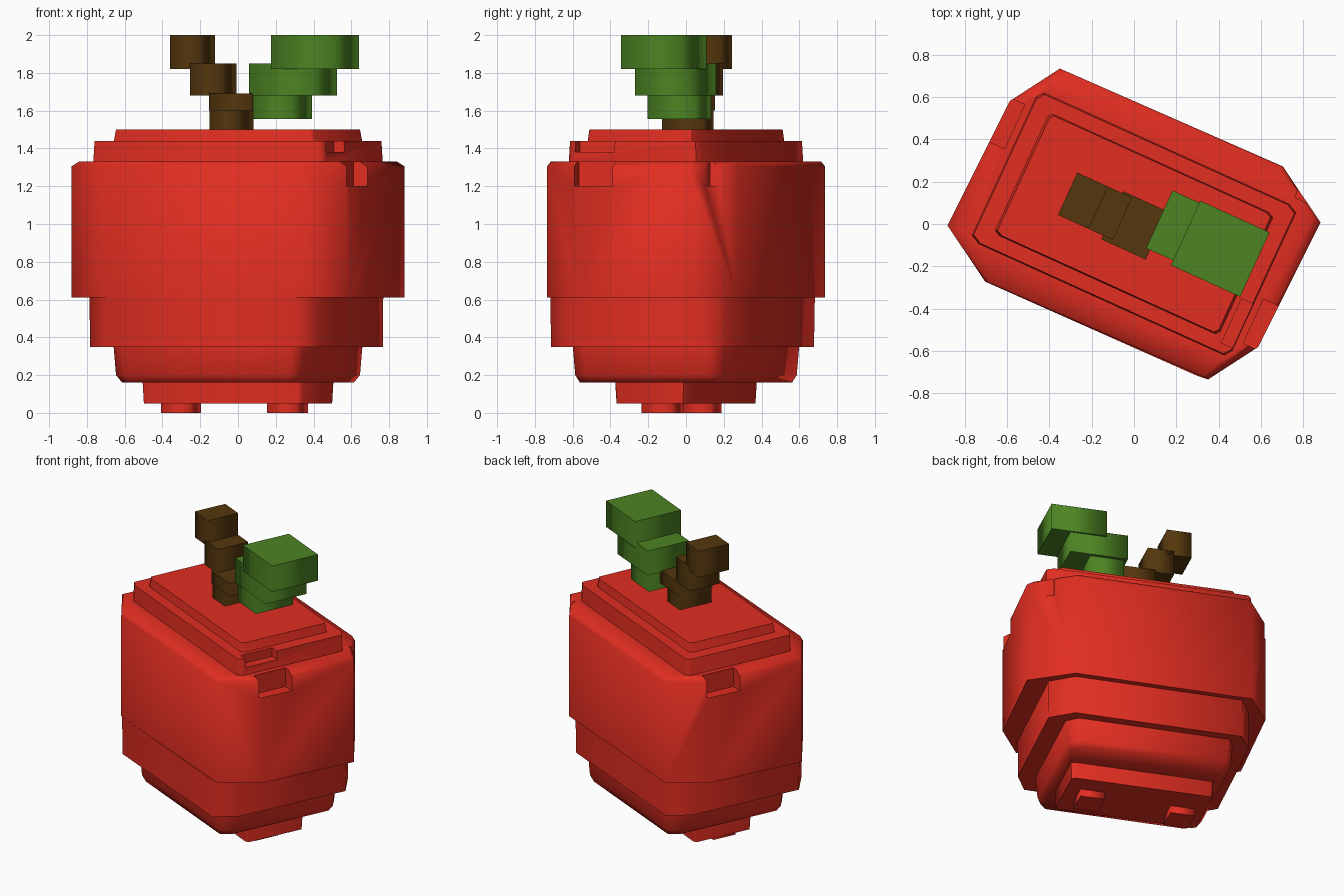
import bpy, bmesh, math
from mathutils import Matrix

if "Cube" in bpy.data.objects:
    bpy.data.objects.remove(bpy.data.objects["Cube"], do_unlink=True)

TURN = Matrix.Rotation(math.radians(-24.5), 4, "Z")


def material(name, rgb):
    mat = bpy.data.materials.new(name)
    mat.use_nodes = True
    mat.diffuse_color = (*rgb, 1)
    bsdf = mat.node_tree.nodes["Principled BSDF"]
    bsdf.inputs["Base Color"].default_value = (*rgb, 1)
    bsdf.inputs["Roughness"].default_value = 0.8
    return mat


RED = material("apple red", (0.76, 0.027, 0.015))
GREEN = material("leaf green", (0.072, 0.23, 0.016))
BROWN = material("stem brown", (0.09, 0.038, 0.004))


def finish(name, bm, mat):
    """Turn the mesh to its final heading and link it as an object."""
    bmesh.ops.transform(bm, matrix=TURN, verts=bm.verts)
    bmesh.ops.recalc_face_normals(bm, faces=bm.faces)
    mesh = bpy.data.meshes.new(name)
    bm.to_mesh(mesh)
    bm.free()
    mesh.materials.append(mat)
    obj = bpy.data.objects.new(name, mesh)
    bpy.context.collection.objects.link(obj)
    return obj


def blocks(name, boxes, mat):
    """Boxes given as (low, high) pairs along length, depth and height."""
    bm = bmesh.new()
    for spans in boxes:
        mid = [(lo + hi) / 2 for lo, hi in spans]
        size = [hi - lo for lo, hi in spans]
        place = Matrix.Translation(mid) @ Matrix.Diagonal((*size, 1))
        bmesh.ops.create_cube(bm, size=1, matrix=place)
    # Soft upright corners, crisp tops and bottoms
    for face in bm.faces:
        face.smooth = True
    for edge in bm.edges:
        edge.smooth = abs(edge.verts[0].co.z - edge.verts[1].co.z) > .01
    return finish(name, bm, mat)


# Half of the worn corner outline; the other half is its point reflection
HALF = [((1, .69), (1, 1)), ((.66, 1), (1, 1)), ((-.78, .97), (-1, 1)), ((-.97, .53), (-1, 1))]


def ring(bm, z, length, depth, wear, shift):
    half = [(length * (c[0] + (p[0] - c[0]) * wear),
             depth * (c[1] + (p[1] - c[1]) * wear)) for p, c in HALF]
    outline = half + [(-x, -y) for x, y in half]
    return [bm.verts.new((x, y + shift, z)) for x, y in outline]


# Fruit body: stepped layers, each
# (height, half length, half depth, corner wear, shift in depth)
LAYERS = [
    (.05, .46, .205, .2, 0), (.16, .465, .21, .2, 0),
    (.16, .51, .41, .4, 0), (.20, .54, .425, .4, 0), (.35, .55, .435, .4, 0),
    (.35, .665, .515, .65, -.02), (.61, .665, .52, .65, -.02),
    (.61, .80, .54, 1, 0), (1.305, .80, .54, 1, 0), (1.33, .755, .53, .95, 0),
    (1.33, .675, .39, .2, 0), (1.44, .67, .385, .2, 0),
    (1.44, .585, .315, .15, 0), (1.50, .575, .31, .15, 0),
]
bm = bmesh.new()
rings = [ring(bm, *layer) for layer in LAYERS]
for low, high in zip(rings, rings[1:]):
    for i in range(len(low)):
        j = (i + 1) % len(low)
        bm.faces.new((low[i], low[j], high[j], high[i]))
bm.faces.new(rings[0])
bm.faces.new(rings[-1])
body = finish("fruit_body", bm, RED)

# Notches in the upper rim: one at each end, one on a corner, one in the step above
cutter = blocks("rim_notch_cutter", [
    ((.705, .9), (-.30, -.07), (1.2, 1.36)),
    ((-.9, -.705), (.07, .30), (1.2, 1.36)),
    ((.64, .9), (.43, .7), (1.2, 1.36)),
    ((.61, .69), (-.34, -.11), (1.38, 1.5)),
], RED)
cutter.hide_render = True
bpy.ops.object.select_all(action="DESELECT")
body.select_set(True)
bpy.context.view_layer.objects.active = body
cut = body.modifiers.new("rim notches", "BOOLEAN")
cut.operation = "DIFFERENCE"
cut.object = cutter
bpy.ops.object.modifier_apply(modifier=cut.name)
bpy.data.objects.remove(cutter, do_unlink=True)
bpy.ops.object.shade_smooth_by_angle(angle=math.radians(62))

# Two small feet under the fruit
blocks("left_foot", [((.21, .37), (-.09, .08), (0, .07))], RED)
blocks("right_foot", [((-.39, -.23), (-.13, .03), (0, .07))], RED)

# Stem: blocks stepping up and sideways, with a wider collar low down
blocks("stem", [
    ((-.11, .04), (-.12, .11), (1.48, 1.62)),
    ((-.11, .12), (-.13, .12), (1.6, 1.69)),
    ((-.23, -.06), (-.11, .11), (1.68, 1.85)),
    ((-.345, -.185), (-.11, .11), (1.82, 2)),
], BROWN)

# Leaf: three blocks growing outward
blocks("leaf", [
    ((.12, .34), (-.07, .20), (1.555, 1.69)),
    ((.10, .475), (-.08, .22), (1.68, 1.85)),
    ((.24, .60), (-.105, .23), (1.82, 2)),
], GREEN)
